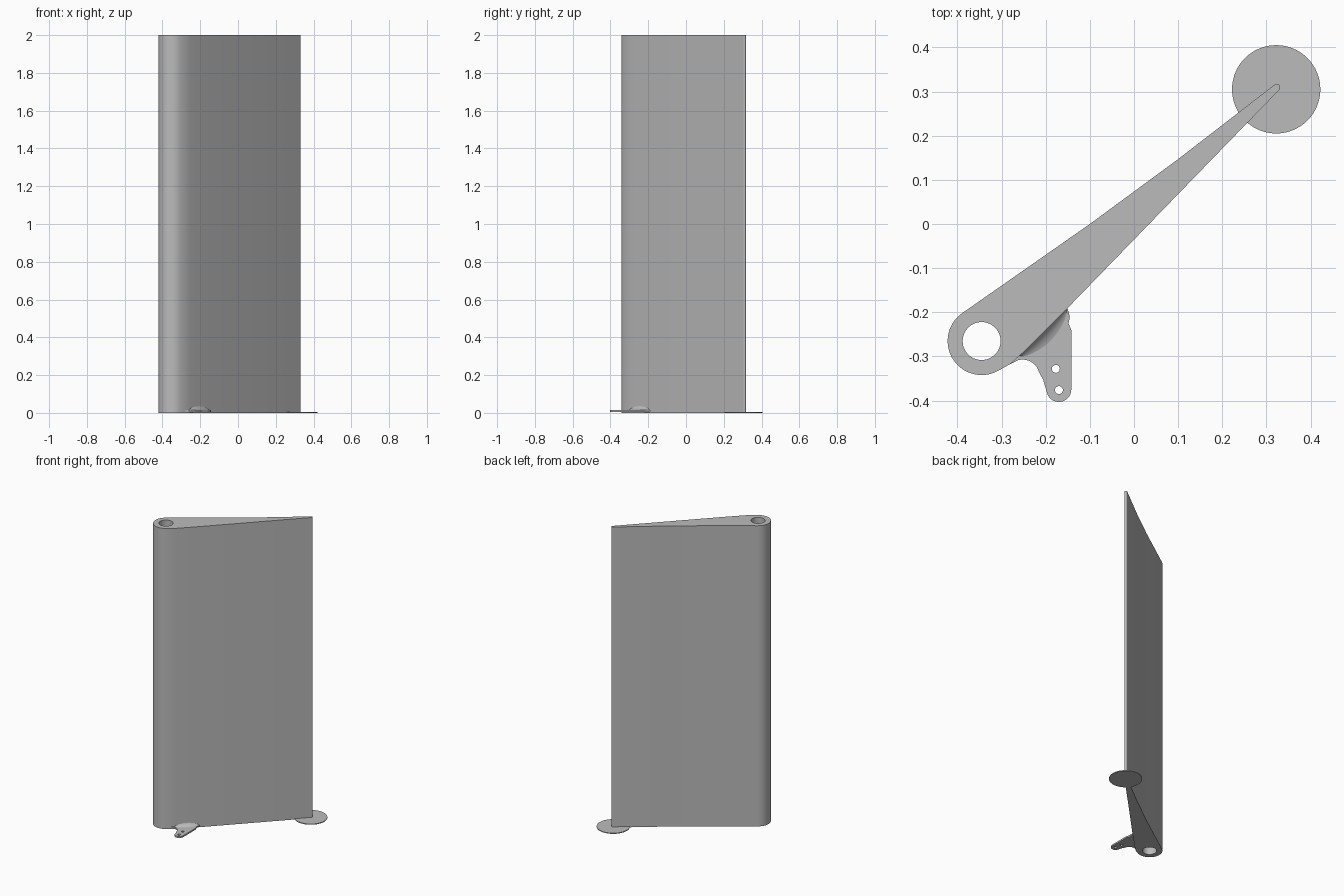
import bpy, bmesh, math
from mathutils import Vector

if "Cube" in bpy.data.objects:
    bpy.data.objects.remove(bpy.data.objects["Cube"], do_unlink=True)

grey = bpy.data.materials.new("matte grey")
grey.use_nodes = True
grey.diffuse_color = (0.5, 0.5, 0.5, 1)
grey.node_tree.nodes["Principled BSDF"].inputs["Base Color"].default_value = (0.5, 0.5, 0.5, 1)


def arc(cx, cy, r, a0, a1, n):
    angles = [math.radians(a0 + (a1 - a0) * i / n) for i in range(n + 1)]
    return [(cx + r * math.cos(a), cy + r * math.sin(a)) for a in angles]


def circle(cx, cy, r, n=48):
    return arc(cx, cy, r, 0, 360, n)[:-1]


def add_object(name, mesh):
    mesh.materials.clear()
    mesh.materials.append(grey)
    ob = bpy.data.objects.new(name, mesh)
    bpy.context.collection.objects.link(ob)
    bpy.ops.object.select_all(action="DESELECT")
    ob.select_set(True)
    bpy.context.view_layer.objects.active = ob
    bpy.ops.object.shade_smooth_by_angle(angle=math.radians(35))
    return ob


def extrude_outline(name, loops, z0, z1):
    """Flat outline (first loop) with holes (other loops), raised from z0 to z1."""
    curve = bpy.data.curves.new(name + "_outline", "CURVE")
    curve.dimensions = "2D"
    curve.fill_mode = "BOTH"
    curve.extrude = (z1 - z0) / 2
    for loop in loops:
        spline = curve.splines.new("POLY")
        spline.points.add(len(loop) - 1)
        for point, (x, y) in zip(spline.points, loop):
            point.co = (x, y, 0, 1)
        spline.use_cyclic_u = True
    temp = bpy.data.objects.new(name + "_temp", curve)
    bpy.context.collection.objects.link(temp)
    graph = bpy.context.evaluated_depsgraph_get()
    mesh = bpy.data.meshes.new_from_object(temp.evaluated_get(graph))
    bpy.data.objects.remove(temp, do_unlink=True)
    bm = bmesh.new()
    bm.from_mesh(mesh)
    bmesh.ops.translate(bm, verts=bm.verts, vec=(0, 0, (z0 + z1) / 2))
    bmesh.ops.remove_doubles(bm, verts=bm.verts, dist=1e-5)
    bmesh.ops.recalc_face_normals(bm, faces=bm.faces)
    bm.to_mesh(mesh)
    bm.free()
    return add_object(name, mesh)


# Tall tapered blade with a round leading edge and a shaft hole
pivot = (-0.345, -0.265)
blade = arc(*pivot, 0.077, 125, 300, 40)
blade += [(-0.28, -0.317), (-0.25, -0.29), (-0.15, -0.19)]
blade += arc(0.323, 0.309, 0.008, -45, 125, 12)
blade += [(0.1, 0.147), (-0.1, 0.0)]
extrude_outline("blade", [blade, circle(*pivot, 0.043)], 0, 2)

# Thin round foot under the trailing edge
extrude_outline("foot_disc", [circle(0.322, 0.305, 0.1, 64)], 0, 0.005)

# Control arm with two small holes
arm = [(-0.17, -0.2), (-0.15, -0.19), (-0.151, -0.21), (-0.148, -0.226), (-0.142, -0.24)]
arm += arc(-0.17, -0.375, 0.028, 0, -165, 16)
arm += [(-0.206, -0.352)]
arm += arc(-0.252, -0.345, 0.038, 15, 105, 10)
arm += [(-0.28, -0.317), (-0.27, -0.3)]
holes = [circle(-0.177, -0.328, 0.009, 20), circle(-0.17, -0.376, 0.009, 20)]
extrude_outline("control_arm", [arm] + holes, 0.006, 0.016)

# Concave fillet blending the arm into the blade
start, end = Vector((-0.262, -0.302, 0.014)), Vector((-0.15, -0.19, 0.014))
outward = Vector((1, -1, 0)).normalized()
rows, steps = 16, 8
bm = bmesh.new()
grid = []
for i in range(rows + 1):
    t = i / rows
    swell = max(math.sin(math.pi * t), 0) ** 0.5
    row = []
    for j in range(steps + 1):
        a = math.pi / 2 * j / steps
        across = outward * (0.042 * swell * (1 - math.sin(a)) - 0.002)
        up = Vector((0, 0, 0.03 * swell * (1 - math.cos(a))))
        row.append(bm.verts.new(start.lerp(end, t) + across + up))
    grid.append(row)
for r0, r1 in zip(grid, grid[1:]):
    for j in range(steps):
        bm.faces.new((r0[j], r1[j], r1[j + 1], r0[j + 1]))
bmesh.ops.remove_doubles(bm, verts=bm.verts, dist=1e-5)
bm.normal_update()
if sum(f.normal.z for f in bm.faces) < 0:
    bmesh.ops.reverse_faces(bm, faces=bm.faces)
mesh = bpy.data.meshes.new("arm_fillet")
bm.to_mesh(mesh)
bm.free()
add_object("arm_fillet", mesh)
